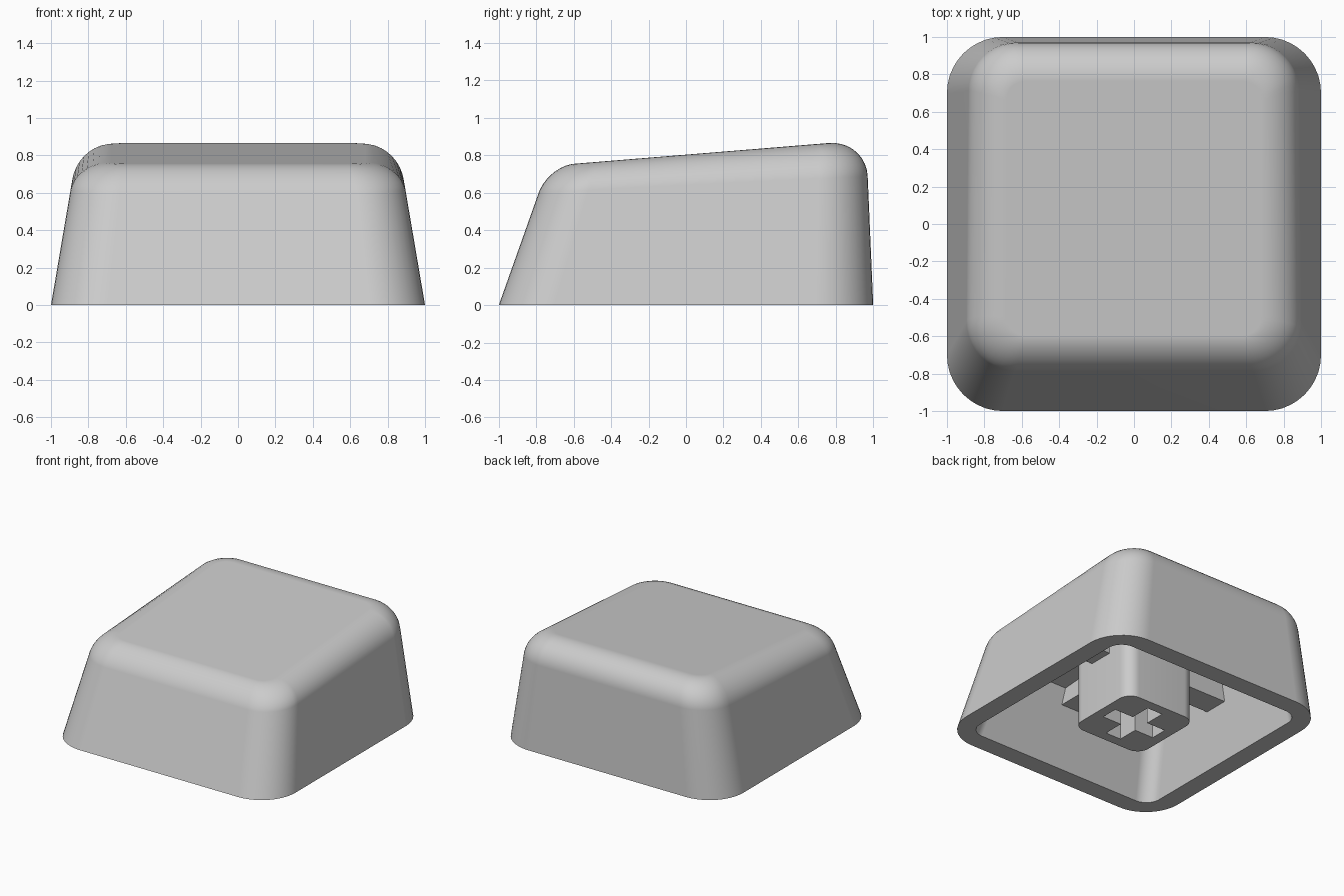
import bpy, bmesh, math
from mathutils import Vector

if "Cube" in bpy.data.objects:
    bpy.data.objects.remove(bpy.data.objects["Cube"])

grey = bpy.data.materials.new("light grey plastic")
grey.diffuse_color = (0.6, 0.6, 0.6, 1)
grey.use_nodes = True
grey.node_tree.nodes["Principled BSDF"].inputs["Base Color"].default_value = grey.diffuse_color

SEG = 10          # segments per rounded corner
STEPS = 9         # segments across the top edge rounding


def top_z(y):
    """Height of the sloping top surface."""
    return 0.755 + (y + 0.6) * 0.0815


def round_rect(x, front, back, r):
    """Counter-clockwise rounded rectangle, symmetric in x."""
    pts = []
    corners = ((x - r, back - r), (-x + r, back - r), (-x + r, front + r), (x - r, front + r))
    for c, (cx, cy) in enumerate(corners):
        for k in range(SEG + 1):
            a = math.pi / 2 * (c + k / SEG)
            pts.append((cx + r * math.cos(a), cy + r * math.sin(a)))
    return pts


COUNT = 4 * (SEG + 1)


def wall(i, z, inset=0.0, r=None):
    """Point i on the tapered wall at height z."""
    radius = 0.3 - 0.06 * z if r is None else r
    x, y = round_rect(1 - 0.17 * z - inset, -1 + 0.355 * z + inset,
                      1 - 0.043 * z - inset, radius)[i]
    return Vector((x, y, z))


def on_slope(i, offset, inset=0.0, r=None):
    """Point i where the wall meets a plane parallel to the top."""
    z = 0.8
    for _ in range(12):
        p = wall(i, z, inset, r)
        z = top_z(p.y) + offset
    return wall(i, z, inset, r)


def make(name, rings):
    """Loft closed rings, cap both ends, and shade smoothly."""
    bm = bmesh.new()
    loops = [[bm.verts.new(p) for p in ring] for ring in rings]
    for a, b in zip(loops, loops[1:]):
        for i in range(len(a)):
            j = (i + 1) % len(a)
            bm.faces.new((a[i], a[j], b[j], b[i]))
    bm.faces.new(loops[0])
    bm.faces.new(loops[-1])
    bmesh.ops.recalc_face_normals(bm, faces=bm.faces)
    mesh = bpy.data.meshes.new(name)
    bm.to_mesh(mesh)
    bm.free()
    ob = bpy.data.objects.new(name, mesh)
    bpy.context.collection.objects.link(ob)
    mesh.materials.append(grey)
    return ob


def smooth(ob):
    bpy.ops.object.select_all(action='DESELECT')
    ob.select_set(True)
    bpy.context.view_layer.objects.active = ob
    bpy.ops.object.shade_smooth_by_angle(angle=math.radians(30))


def prism(name, outline, z0, z1):
    return make(name, [[(x, y, z) for x, y in outline] for z in (z0, z1)])


# Hollow tapered cap: inner ceiling, inner wall, bottom rim, outer wall, rounded top edge
rings = [[on_slope(i, -0.2, 0.15, 0.12) for i in range(COUNT)],
         [wall(i, 0, 0.15, 0.12) for i in range(COUNT)],
         [wall(i, 0) for i in range(COUNT)]]
rim = [on_slope(i, 0) for i in range(COUNT)]
low = [wall(i, p.z - 0.165 - 0.03 * p.y) for i, p in enumerate(rim)]
flat = [Vector((x, y, top_z(y))) for x, y in round_rect(0.68, -0.597, 0.763, 0.1)]
for s in range(STEPS + 1):
    t = s / STEPS
    wa, wb, wc = (1 - t) ** 2, 2 * t * (1 - t) * 0.72, t * t
    rings.append([(a * wa + b * wb + c * wc) / (wa + wb + wc)
                  for a, b, c in zip(low, rim, flat)])
cap = make("cap_shell", rings)
smooth(cap)
weighted = cap.modifiers.new("even_shading", 'WEIGHTED_NORMAL')
weighted.keep_sharp = True

# Central stem with a cross-shaped socket
stem = prism("stem", round_rect(0.315, -0.315, 0.315, 0.1), 0.0, 0.68)
L, H = 0.235, 0.068
cross = [(L, -H), (L, H), (H, H), (H, L), (-H, L), (-H, H),
         (-L, H), (-L, -H), (-H, -H), (-H, -L), (H, -L), (H, -H)]
cutter = prism("socket_cutter", cross, -0.1, 0.43)
cutter.hide_render = True
cutter.hide_viewport = True
cut = stem.modifiers.new("socket", 'BOOLEAN')
cut.operation = 'DIFFERENCE'
cut.solver = 'EXACT'
cut.object = cutter
smooth(stem)

# Four ribs bracing the stem against the walls
W = 0.1
for name, x0, x1, y0, y1 in (("rib_right", 0.3, 0.8, -W, W), ("rib_left", -0.8, -0.3, -W, W),
                             ("rib_back", -W, W, 0.3, 0.88), ("rib_front", -W, W, -0.73, -0.3)):
    prism(name, [(x0, y0), (x1, y0), (x1, y1), (x0, y1)], 0.43, 0.64)
